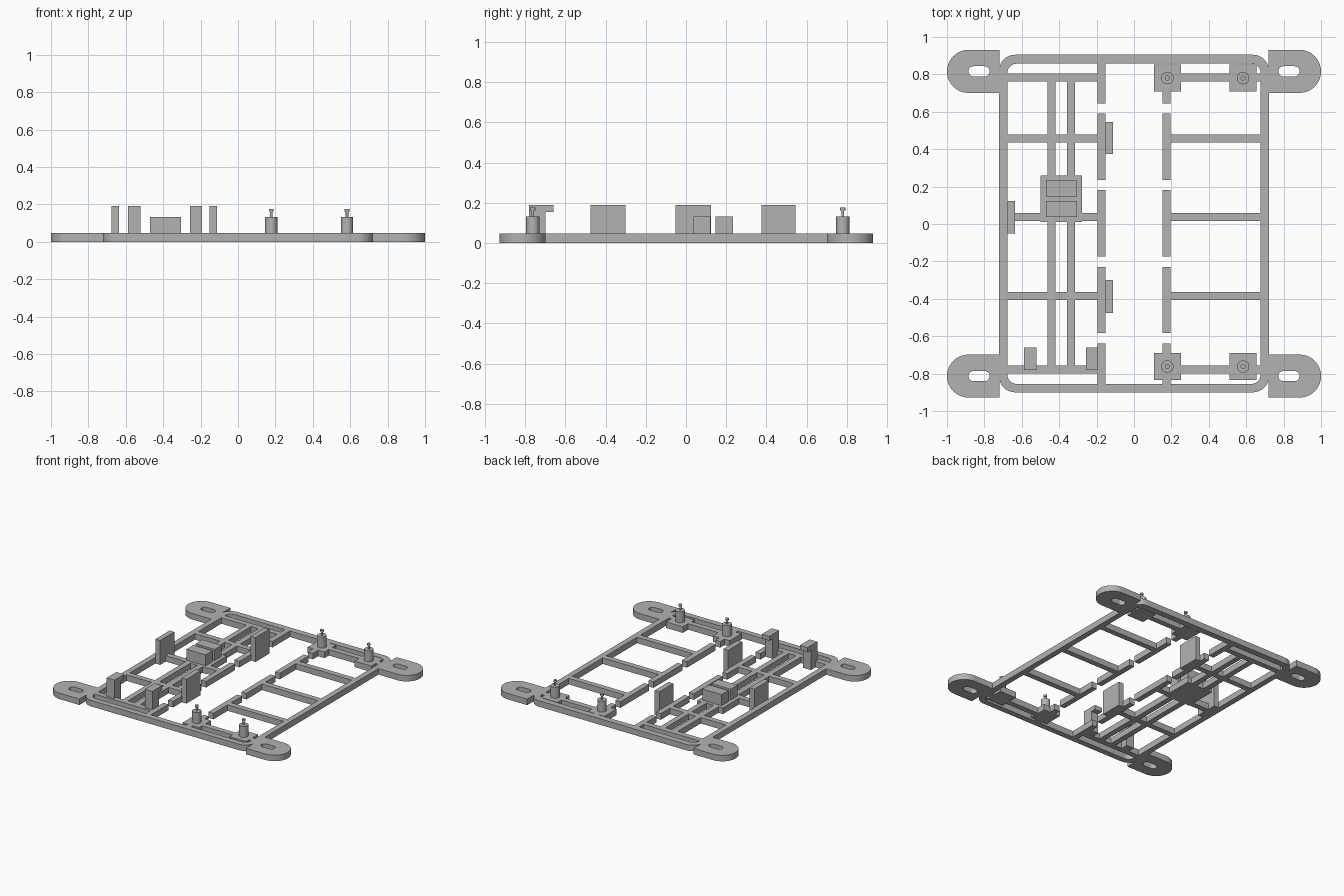
import bpy, bmesh, math
from mathutils import Matrix, Vector

old = bpy.data.objects.get("Cube")
if old:
    bpy.data.objects.remove(old, do_unlink=True)

grey = bpy.data.materials.new("mid grey")
grey.use_nodes = True
grey.diffuse_color = (0.45, 0.45, 0.45, 1)
grey.node_tree.nodes["Principled BSDF"].inputs["Base Color"].default_value = grey.diffuse_color

T = 0.047            # thickness of the flat frame
BAR = 0.0215         # half width of a bar


def finish(bm, name):
    me = bpy.data.meshes.new(name)
    bmesh.ops.recalc_face_normals(bm, faces=bm.faces)
    bm.to_mesh(me)
    bm.free()
    me.materials.append(grey)
    ob = bpy.data.objects.new(name, me)
    bpy.context.scene.collection.objects.link(ob)
    return ob


def add_box(bm, x0, x1, y0, y1, z0=0.0, z1=T):
    m = Matrix.Translation(((x0 + x1) / 2, (y0 + y1) / 2, (z0 + z1) / 2))
    bmesh.ops.create_cube(bm, size=1, matrix=m @ Matrix.Diagonal((x1 - x0, y1 - y0, z1 - z0, 1)))


def box(name, *dims):
    bm = bmesh.new()
    add_box(bm, *dims)
    return finish(bm, name)


def rounded(x0, x1, y0, y1, radii, n=10):
    """Rectangle outline; radii for the corners +x+y, -x+y, -x-y, +x-y."""
    pts = []
    corners = ((x1, y1, -1, -1), (x0, y1, 1, -1), (x0, y0, 1, 1), (x1, y0, -1, 1))
    for k, ((x, y, sx, sy), r) in enumerate(zip(corners, radii)):
        if r == 0:
            pts.append((x, y))
            continue
        for i in range(n + 1):
            a = math.pi / 2 * (k + i / n)
            pts.append((x + sx * r + r * math.cos(a), y + sy * r + r * math.sin(a)))
    return pts


def add_plate(bm, outer, hole):
    """Flat plate with one hole; both outlines run the same way round."""
    rims = []
    for z in (0, T):
        edges = []
        for loop in (outer, hole):
            vs = [bm.verts.new((x, y, z)) for x, y in loop]
            edges.append([bm.edges.new((v, vs[(i + 1) % len(vs)])) for i, v in enumerate(vs)])
            rims.append(vs)
        bmesh.ops.triangle_fill(bm, edges=edges[0] + edges[1], use_beauty=True)
    for low, high in ((rims[0], rims[2]), (rims[1], rims[3])):
        for i in range(len(low)):
            j = (i + 1) % len(low)
            bm.faces.new((low[i], low[j], high[j], high[i]))


# Outer ring with rounded corners
bm = bmesh.new()
add_plate(bm, rounded(-0.721, 0.721, -0.9, 0.905, [0.085] * 4),
          rounded(-0.677, 0.677, -0.855, 0.857, [0.05] * 4))
frame = finish(bm, "frame")

# Bars, pads and mounting ears, joined into the frame
bm = bmesh.new()
for y in (0.783, -0.777):
    add_box(bm, -0.69, -0.153, y - BAR, y + BAR)
    add_box(bm, 0.12, 0.69, y - BAR, y + BAR)
for y in (0.457, 0.038, -0.385):
    add_box(bm, -0.69, -0.16, y - BAR, y + BAR)
    add_box(bm, 0.16, 0.69, y - BAR, y + BAR)
for x in (-0.174, 0.174):
    for y0, y1 in ((0.643, 0.87), (0.236, 0.59), (-0.175, 0.183), (-0.582, -0.229), (-0.87, -0.64)):
        add_box(bm, x - BAR, x + BAR, y0, y1)
for x in (-0.441, -0.336):
    add_box(bm, x - BAR, x + BAR, -0.777, 0.783)
add_box(bm, -0.5, -0.278, 0.012, 0.26)
POSTS = [(x, y) for x in (0.178, 0.583) for y in (0.78, -0.762)]
for x, y in POSTS:
    add_box(bm, x - 0.072, x + 0.072, y - 0.072, y + 0.072)
for sx in (-1, 1):
    for cy in (0.816, -0.813):
        r, s = 0.115, 0.0275
        ear = rounded(0.718, 1.0, cy - r, cy + r, (r, 0, 0, r))
        slot = rounded(0.772, 0.885, cy - s, cy + s, [s] * 4)
        add_plate(bm, [(sx * x, y) for x, y in ear], [(sx * x, y) for x, y in slot])
bars = finish(bm, "frame_bars")

union = frame.modifiers.new("join", "BOOLEAN")
union.operation = "UNION"
union.solver = "EXACT"
union.use_self = True
union.object = bars
bpy.context.view_layer.update()
joined = bpy.data.meshes.new_from_object(frame.evaluated_get(bpy.context.evaluated_depsgraph_get()))
frame.modifiers.clear()
frame.data = joined
bpy.data.objects.remove(bars, do_unlink=True)

# Upright guide plates beside the bars
box("inner_back_plate", -0.153, -0.112, 0.375, 0.546, 0, 0.19)
box("inner_front_plate", -0.153, -0.112, -0.475, -0.3, 0, 0.19)
box("outer_plate", -0.677, -0.636, -0.052, 0.124, 0, 0.19)

# Pair of blocks on the centre pad
box("back_block", -0.47, -0.305, 0.148, 0.233, T, 0.133)
box("front_block", -0.47, -0.305, 0.037, 0.122, T, 0.133)

# Hooked clips at the front
profile = ((-0.78, 0), (-0.70, 0), (-0.70, 0.155), (-0.66, 0.155), (-0.66, 0.19), (-0.78, 0.19))
for name, x0, x1 in (("right_clip", -0.587, -0.52), ("left_clip", -0.257, -0.193)):
    bm = bmesh.new()
    face = bm.faces.new([bm.verts.new((x0, y, z)) for y, z in profile])
    ext = bmesh.ops.extrude_face_region(bm, geom=[face])
    bmesh.ops.translate(bm, vec=Vector((x1 - x0, 0, 0)),
                        verts=[v for v in ext["geom"] if isinstance(v, bmesh.types.BMVert)])
    if not any(f is face for f in bm.faces) and face.is_valid:
        bm.faces.remove(face)
    bmesh.ops.holes_fill(bm, edges=bm.edges, sides=0)
    finish(bm, name)

# Posts with a capped pin
for i, (x, y) in enumerate(POSTS):
    bm = bmesh.new()
    for r, z0, z1 in ((0.033, T, 0.133), (0.007, 0.133, 0.165), (0.013, 0.162, 0.176)):
        bmesh.ops.create_cone(bm, cap_ends=True, segments=32, radius1=r, radius2=r, depth=z1 - z0,
                              matrix=Matrix.Translation((x, y, (z0 + z1) / 2)))
    post = finish(bm, f"post_{i + 1}")
    bpy.ops.object.select_all(action="DESELECT")
    post.select_set(True)
    bpy.context.view_layer.objects.active = post
    bpy.ops.object.shade_smooth_by_angle()
